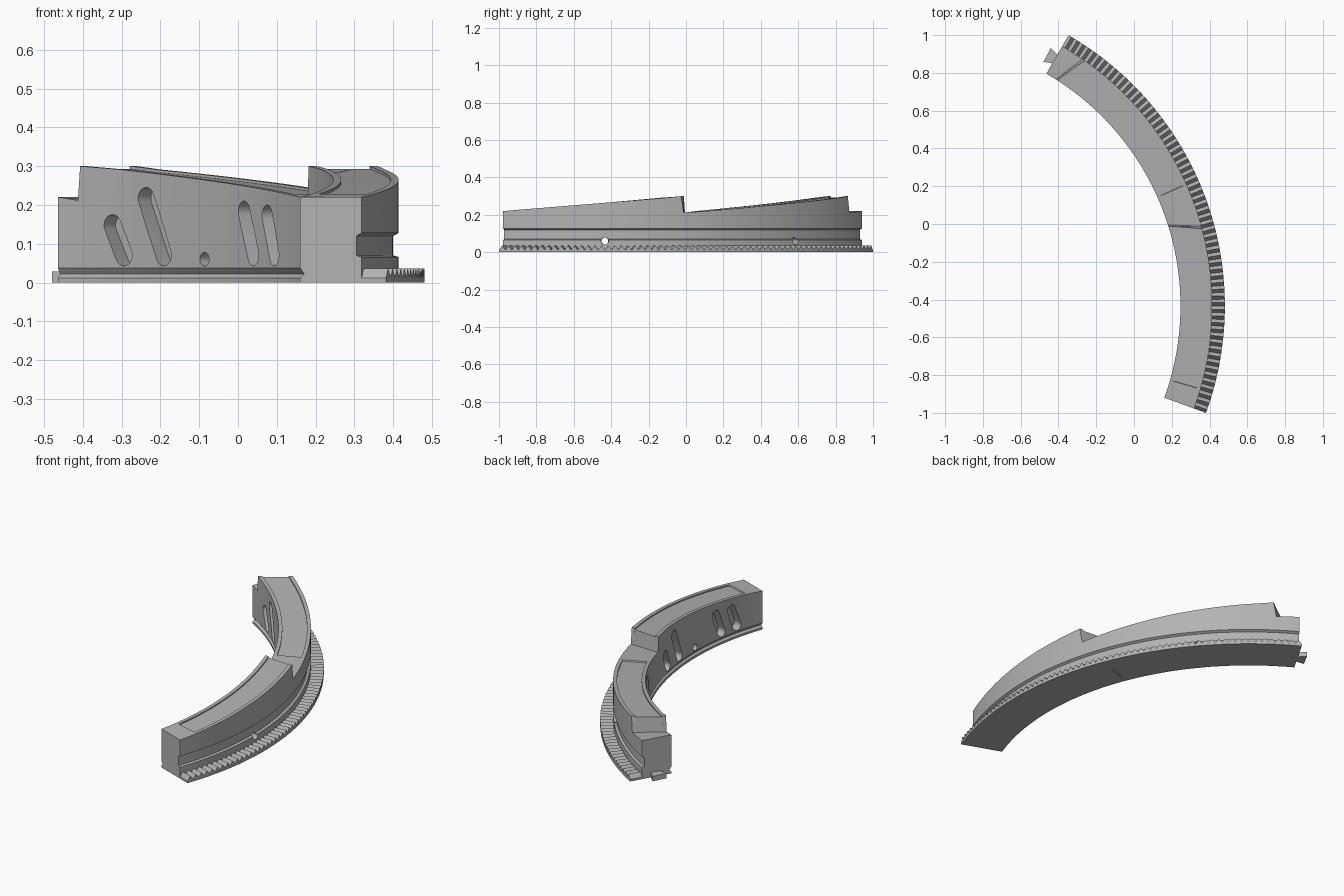
import bpy, bmesh
from math import sin, cos, pi, radians, degrees
from mathutils import Vector

CX, CY = -1.174, -0.434           # centre of the ring the segment belongs to
R_IN, R_OUT, R_GEAR = 1.42, 1.588, 1.655
START, END, PERIOD = -20, 60, 40

cube = bpy.data.objects.get("Cube")
if cube:
    bpy.data.objects.remove(cube)

grey = bpy.data.materials.new("matte grey")
grey.use_nodes = True
grey.diffuse_color = (0.45, 0.45, 0.45, 1)
grey.node_tree.nodes["Principled BSDF"].inputs["Base Color"].default_value = grey.diffuse_color


def polar(r, angle, z):
    a = radians(angle)
    return Vector((CX + r * cos(a), CY + r * sin(a), z))


def loft(name, rings):
    """Skin closed rings of points and cap both ends."""
    bm = bmesh.new()
    loops = [[bm.verts.new(p) for p in ring] for ring in rings]
    n = len(loops[0])
    for a, b in zip(loops, loops[1:]):
        for i in range(n):
            j = (i + 1) % n
            bm.faces.new((a[i], a[j], b[j], b[i]))
    bm.faces.new(loops[0][::-1])
    bm.faces.new(loops[-1])
    bmesh.ops.remove_doubles(bm, verts=bm.verts, dist=1e-5)
    bmesh.ops.recalc_face_normals(bm, faces=bm.faces)
    mesh = bpy.data.meshes.new(name)
    bm.to_mesh(mesh)
    bm.free()
    obj = bpy.data.objects.new(name, mesh)
    bpy.context.collection.objects.link(obj)
    mesh.materials.append(grey)
    return obj


def plate(name, outline, z0, z1):
    """Upright prism from (radius, angle) points."""
    return loft(name, [[polar(r, a, z) for r, a in outline] for z in (z0, z1)])


def slot(name, a0, z0, a1, z1, radius, r0, r1):
    """Radial round-ended cutter between two (angle, height) points."""
    axis = Vector((radians(a1 - a0) * R_IN, z1 - z0))
    tilt = Vector((0, 1)).angle_signed(axis) if axis.length else 0
    outline = []
    for a, z, turn in ((a1, z1, 0), (a0, z0, pi)):
        for i in range(13):
            t = turn - tilt + pi * i / 12
            outline.append((a + degrees(radius * cos(t) / R_IN), z + radius * sin(t)))
    return loft(name, [[polar(r, a, z) for a, z in outline] for r in (r0, r1)])


# Body: ring section whose top climbs, then drops at a slanted step each period
STEP, DROP, RECESS = 16, 16.4, -16


def section(u, offset):
    low = u >= DROP
    top = 0.22 + 0.08 * (u - START - (PERIOD if low else 0)) / 36
    dip = 0.007 if RECESS <= u <= STEP else 0
    skew = max(0, 1 - abs(u - STEP) / 4)
    pts = [(R_IN, 0), (R_IN, 0.012), (R_IN + 0.011, 0.022), (R_IN, 0.037),
           (R_IN, top), (1.44, top), (1.44, top - dip), (1.568, top - dip),
           (1.568, top), (R_OUT, top), (R_OUT, 0.128), (1.574, 0.12),
           (1.574, 0.07), (R_OUT, 0.066), (R_OUT, 0)]
    return [polar(r, u + offset + skew * (1.3 - 2.4 * (r - R_IN) / 0.168), z)
            for r, z in pts]


steps = sorted(list(range(START, START + PERIOD)) + [RECESS - 0.1, DROP])
rings = [section(u, k * PERIOD) for k in range(2) for u in steps]
rings.append(section(START, 2 * PERIOD))
body = loft("curved_ramp_body", rings)

# Cutters: slanted blind slots, pin holes and the joint socket
cutters = []
SLOTS = ((11.7, 0.07, 13.2, 0.148), (6.2, 0.07, 8.7, 0.218),
         (-8.7, 0.07, -6.9, 0.183), (-13.2, 0.07, -11.6, 0.173))
for k in range(2):
    shift = k * PERIOD
    for a0, z0, a1, z1 in SLOTS:
        cutters.append(slot("slot_cutter", a0 + shift, z0, a1 + shift, z1, 0.027, 1.36, 1.47))
    cutters.append(slot("pin_hole_cutter", shift, 0.06, shift, 0.06, 0.018, 1.36, 1.64))
cutters.append(plate("socket_cutter", [(1.472, -20.3), (1.54, -20.3), (1.556, -18), (1.456, -18)],
                     -0.02, 0.033))
cutters.append(plate("joint_gap_cutter", [(1.456, 21.8), (1.556, 21.8), (1.556, 22.1), (1.456, 22.1)],
                     -0.02, 0.033))

bpy.context.view_layer.objects.active = body
for cutter in cutters:
    cutter.hide_render = True
    mod = body.modifiers.new("cut", "BOOLEAN")
    mod.operation, mod.solver, mod.object = "DIFFERENCE", "EXACT", cutter
    bpy.ops.object.modifier_apply(modifier=mod.name)
    bpy.data.objects.remove(cutter)

# Crown gear: triangular teeth standing on a narrow outer ledge
TEETH = 64
teeth = []
for i in range(2 * TEETH + 1):
    angle = START + (END - START) * i / (2 * TEETH)
    z = 0.036 if i % 2 else 0.012
    teeth.append([polar(r, angle, h) for r, h in
                  ((1.58, 0), (1.58, z), (R_GEAR, z), (R_GEAR, 0))])
loft("crown_gear_teeth", teeth)

# Dovetail tab that fits the socket of the next segment
plate("joint_tab", [(1.485, 59.8), (1.535, 59.8), (1.55, 61.75), (1.468, 61.75)], 0, 0.028)

# Smooth the round walls while keeping corners crisp
bpy.ops.object.select_all(action="DESELECT")
body.select_set(True)
bpy.ops.object.shade_smooth_by_angle(angle=radians(25))
